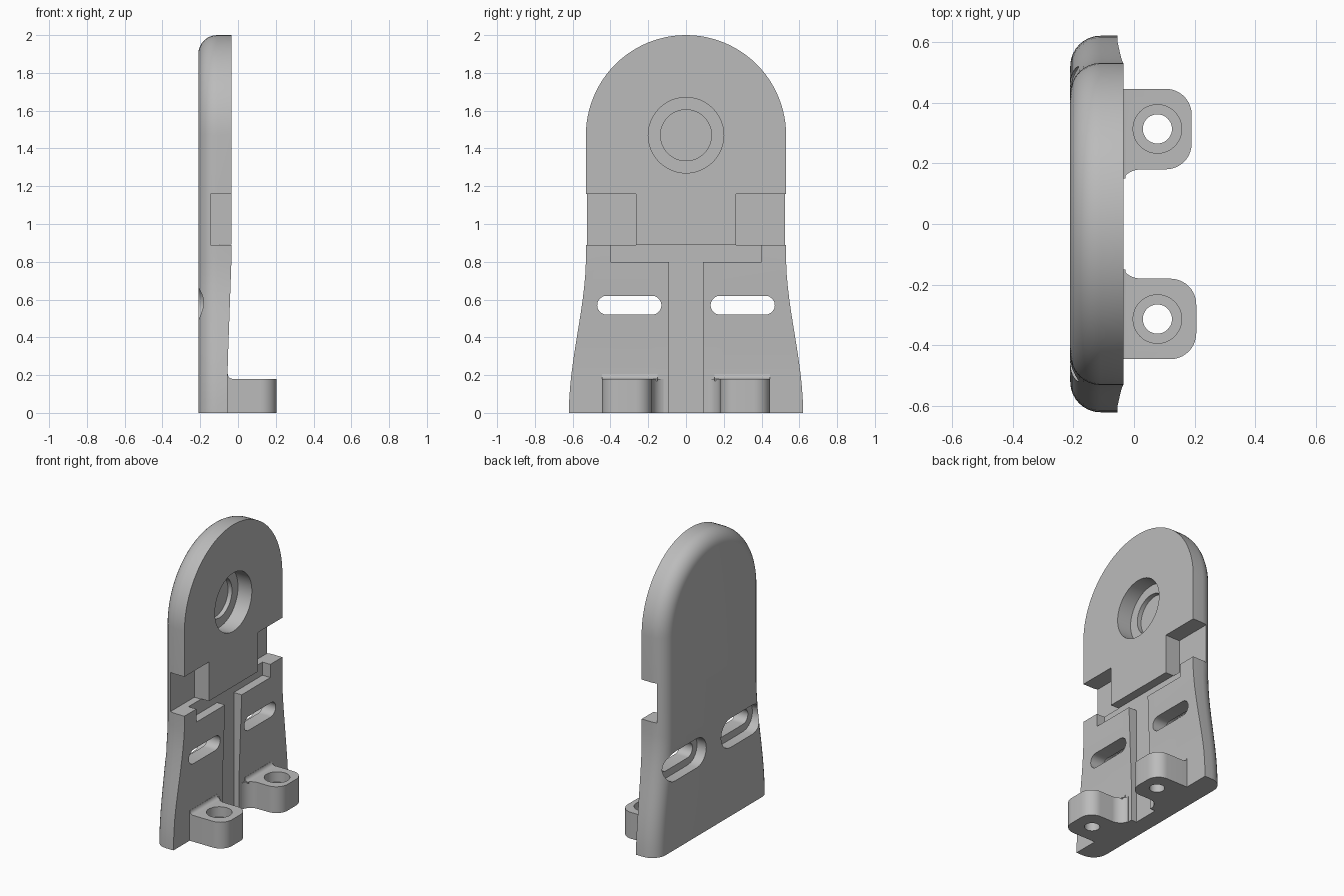
import bpy, bmesh
from math import sin, cos, pi

cube = bpy.data.objects.get("Cube")
if cube:
    bpy.data.objects.remove(cube)

grey = bpy.data.materials.new("plain grey")
grey.use_nodes = True
grey.diffuse_color = (0.5, 0.5, 0.5, 1)
grey.node_tree.nodes["Principled BSDF"].inputs["Base Color"].default_value = (0.5, 0.5, 0.5, 1)


def loft(name, rings):
    """Closed solid through rings of equal length."""
    bm = bmesh.new()
    rows = [[bm.verts.new(p) for p in ring] for ring in rings]
    n = len(rows[0])
    for a, b in zip(rows, rows[1:]):
        for i in range(n):
            j = (i + 1) % n
            bm.faces.new((a[i], a[j], b[j], b[i]))
    bm.faces.new(rows[0])
    bm.faces.new(rows[-1])
    bmesh.ops.recalc_face_normals(bm, faces=bm.faces)
    mesh = bpy.data.meshes.new(name)
    bm.to_mesh(mesh)
    bm.free()
    mesh.materials.append(grey)
    ob = bpy.data.objects.new(name, mesh)
    bpy.context.collection.objects.link(ob)
    return ob


def prism(name, pts, axis, lo, hi):
    place = {"X": lambda a, b, h: (h, a, b),
             "Y": lambda a, b, h: (a, h, b),
             "Z": lambda a, b, h: (a, b, h)}[axis]
    return loft(name, [[place(a, b, h) for a, b in pts] for h in (lo, hi)])


def rect(a0, a1, b0, b1):
    return [(a0, b0), (a1, b0), (a1, b1), (a0, b1)]


def arc(ca, cb, r, start, end, steps=10):
    return [(ca + r * cos(start + (end - start) * i / steps),
             cb + r * sin(start + (end - start) * i / steps)) for i in range(steps + 1)]


def circle(ca, cb, r):
    return arc(ca, cb, r, 0, 2 * pi, 48)[:-1]


def slot(ca, cb, half_length, r):
    d = half_length - r
    return arc(ca + d, cb, r, -pi / 2, pi / 2) + arc(ca - d, cb, r, pi / 2, 3 * pi / 2)


def combine(target, tool, operation="DIFFERENCE"):
    tool.hide_render = True
    mod = target.modifiers.new("cut", "BOOLEAN")
    mod.operation = operation
    mod.solver = "EXACT"
    mod.object = tool
    bpy.context.view_layer.objects.active = target
    bpy.ops.object.modifier_apply(modifier=mod.name)
    bpy.data.objects.remove(tool)


# Plate: arched outline with flared foot, rounded along its outer -x edge
WIDTH, ARCH_Z, ROUND = 0.53, 1.47, 0.1
BACK, FRONT = -0.21, -0.035
STEPS = 12
flare = [(0.62 - 0.09 * t * t * (3 - 2 * t) ** 0.9, 0.8 * t) for t in [i / STEPS for i in range(STEPS + 1)]]
half = flare + arc(0, ARCH_Z, WIDTH, 0, pi / 2, 24)


def outline(inset):
    right = []
    for y, z in half:
        if z > ARCH_Z:
            k = 1 - inset / WIDTH
            right.append((y * k, ARCH_Z + (z - ARCH_Z) * k))
        else:
            right.append((y - inset, z))
    left = [(-y, z) for y, z in reversed(right[:-1])]
    return right + left


rings = []
for i in range(9):
    a = pi / 2 * i / 8
    x = BACK + ROUND * (1 - cos(a))
    rings.append([(x, y, z) for y, z in outline(ROUND * (1 - sin(a)))])
rings.append([(FRONT, y, z) for y, z in outline(0)])
plate = loft("back_plate", rings)

# Sloping lower face
combine(plate, prism("slope_cutter", [
    (-0.035, 0.8), (-0.04, 0.66), (-0.053, 0.3), (-0.055, 0.22),
    (-0.055, -0.1), (0.1, -0.1), (0.1, 0.8)], "Y", -1, 1))

# T-shaped groove: stem and crossbar
groove = [(-0.09, -0.1), (0.09, -0.1), (0.09, 0.8), (0.4, 0.8),
          (0.4, 0.892), (-0.4, 0.892), (-0.4, 0.8), (-0.09, 0.8)]
combine(plate, prism("groove_cutter", groove, "X", -0.095, 0.1))

# Stepped blind bore
combine(plate, prism("bore_cutter", circle(0, ARCH_Z, 0.2), "X", -0.14, 0.1))
combine(plate, prism("inner_bore_cutter", circle(0, ARCH_Z, 0.135), "X", -0.17, 0.1))

for side, reach in ((1, 0.19), (-1, 0.205)):
    # Side notch and recessed slot
    y0, y1 = sorted((side * 0.265, side * 0.8))
    combine(plate, prism("notch_cutter", rect(y0, y1, 0.89, 1.16), "X", -0.145, 0.1))
    combine(plate, prism("slot_cutter", slot(side * 0.3, 0.57, 0.17, 0.05), "X", -0.4, 0.1))
    combine(plate, prism("slot_recess_cutter", slot(side * 0.3, 0.57, 0.22, 0.1), "X", -0.4, -0.14))

    # Mounting tab with rounded corners and a blended inner root
    tab = [(-0.08, 0.445)] + arc(reach - 0.085, 0.36, 0.085, pi / 2, 0)
    tab += arc(reach - 0.085, 0.265, 0.085, 0, -pi / 2)
    tab += arc(0.025, 0.1, 0.08, pi / 2, pi * 0.92) + [(-0.08, 0.125)]
    combine(plate, prism("tab", [(x, side * y) for x, y in tab], "Z", 0, 0.18), "UNION")

    # Small fillet where the tab top meets the plate
    fillet = [(-0.08, 0.17), (-0.028, 0.17)] + arc(-0.028, 0.206, 0.026, -pi / 2, -pi, 5) + [(-0.08, 0.206)]
    y0, y1 = sorted((side * 0.15, side * 0.444))
    combine(plate, prism("tab_fillet", fillet, "Y", y0, y1), "UNION")

    # Counterbored screw hole
    combine(plate, prism("hole_cutter", circle(0.077, side * 0.313, 0.048), "Z", -0.1, 0.3))
    combine(plate, prism("counterbore_cutter", circle(0.077, side * 0.313, 0.08), "Z", 0.11, 0.3))

bpy.ops.object.select_all(action="DESELECT")
plate.select_set(True)
bpy.context.view_layer.objects.active = plate
bpy.ops.object.shade_smooth_by_angle(angle=0.5)
